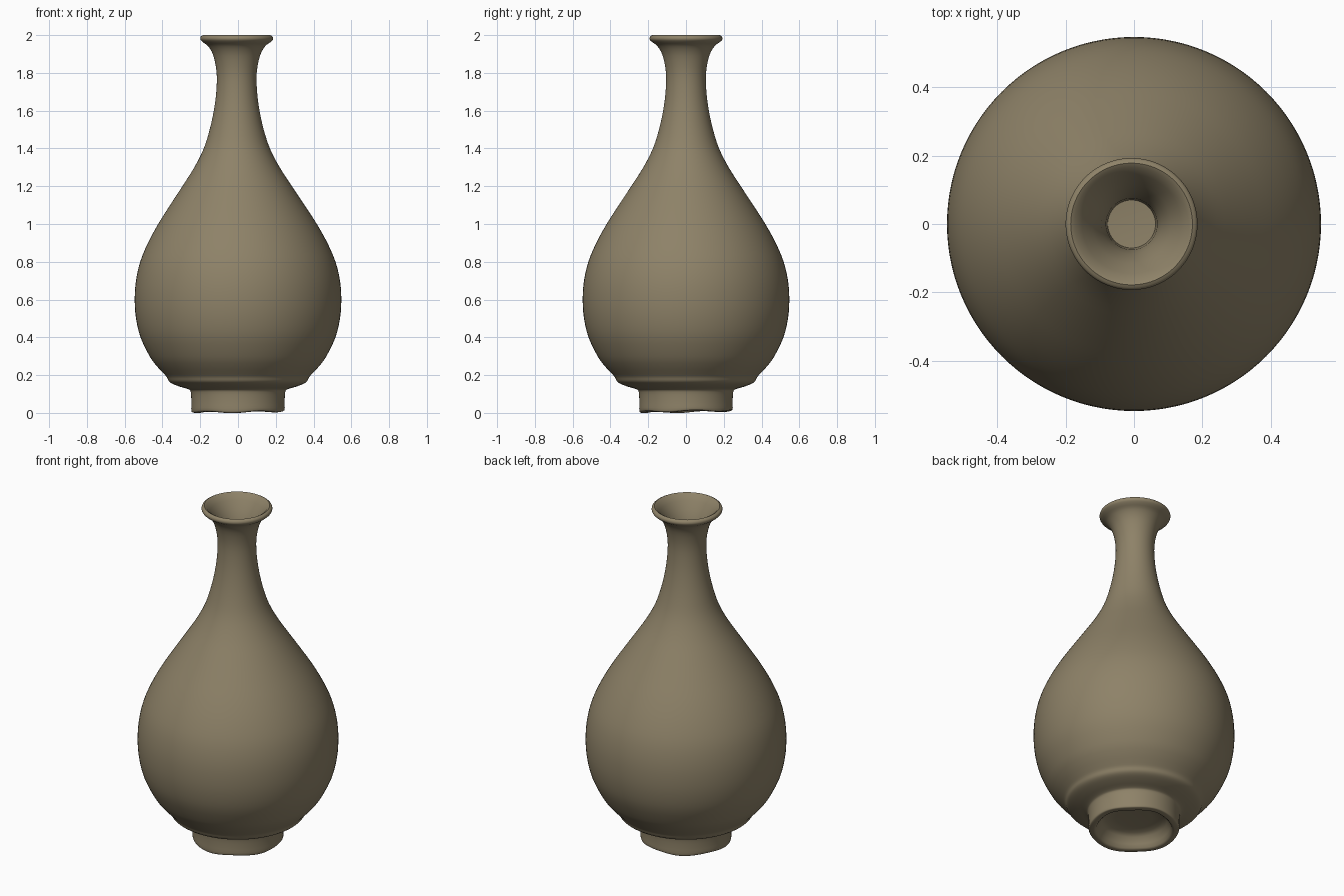
import bpy, bmesh, math

if "Cube" in bpy.data.objects:
    bpy.data.objects.remove(bpy.data.objects["Cube"])

clay = bpy.data.materials.new("olive brown glaze")
clay.diffuse_color = (0.27, 0.223, 0.138, 1)
clay.use_nodes = True
clay.node_tree.nodes["Principled BSDF"].inputs["Base Color"].default_value = clay.diffuse_color

# (radius, height) from the underside recess, round the foot, up the body, into the throat
foot_inside = [(0.0, 0.085), (0.10, 0.085), (0.155, 0.08), (0.18, 0.065), (0.197, 0.03), (0.207, 0.008)]
outside = [(0.215, 0.0), (0.238, 0.002), (0.247, 0.012), (0.247, 0.06), (0.25, 0.11), (0.262, 0.125),
           (0.305, 0.138), (0.345, 0.153), (0.366, 0.168), (0.377, 0.19), (0.40, 0.215), (0.432, 0.25),
           (0.468, 0.30), (0.516, 0.40), (0.54, 0.50), (0.547, 0.60), (0.54, 0.70), (0.517, 0.80),
           (0.475, 0.90), (0.42, 1.0), (0.356, 1.1), (0.29, 1.2), (0.226, 1.3), (0.175, 1.4),
           (0.143, 1.5), (0.121, 1.6), (0.108, 1.7), (0.106, 1.8), (0.123, 1.89), (0.15, 1.94),
           (0.178, 1.962), (0.192, 1.977), (0.19, 1.992), (0.178, 2.0)]
throat = [(0.166, 1.993), (0.145, 1.965), (0.115, 1.92), (0.088, 1.86), (0.075, 1.79), (0.07, 1.72), (0.0, 1.715)]


def smooth_curve(pts, steps=3):
    """Catmull-Rom through the points."""
    out = []
    for i in range(len(pts) - 1):
        p = [pts[max(0, min(len(pts) - 1, i + k))] for k in (-1, 0, 1, 2)]
        for s in range(steps):
            t = s / steps
            out.append(tuple(0.5 * (2 * b + (c - a) * t + (2 * a - 5 * b + 4 * c - d) * t * t
                                    + (3 * b - a - 3 * c + d) * t ** 3) for a, b, c, d in zip(*p)))
    return out + [pts[-1]]


profile = foot_inside + smooth_curve(outside) + throat
SEG = 112
bm = bmesh.new()
rings = []
for r, z in profile:
    # neck leans very slightly to the left
    lean = -0.007 * min(1, max(0, (z - 0.7) / 0.8))
    if r == 0:
        rings.append([bm.verts.new((lean, 0, z))])
        continue
    ring = []
    for i in range(SEG):
        a = 2 * math.pi * i / SEG
        # worn, uneven foot rim
        wear = max(0, 1 - z / 0.05) * 0.008 * (1 + math.sin(3 * a + 0.6) * math.cos(2 * a))
        ring.append(bm.verts.new((lean + r * math.cos(a), r * math.sin(a), max(0, z + wear - 0.002))
                                 if z < 0.05 else (lean + r * math.cos(a), r * math.sin(a), z)))
    rings.append(ring)

# skin neighbouring rings
for lo, hi in zip(rings, rings[1:]):
    for i in range(SEG):
        j = (i + 1) % SEG
        if len(lo) == 1:
            bm.faces.new((lo[0], hi[j], hi[i]))
        elif len(hi) == 1:
            bm.faces.new((lo[i], lo[j], hi[0]))
        else:
            bm.faces.new((lo[i], lo[j], hi[j], hi[i]))
bmesh.ops.recalc_face_normals(bm, faces=bm.faces)

mesh = bpy.data.meshes.new("vase")
bm.to_mesh(mesh)
bm.free()
mesh.materials.append(clay)
vase = bpy.data.objects.new("vase", mesh)
bpy.context.collection.objects.link(vase)
bpy.context.view_layer.objects.active = vase
vase.select_set(True)
bpy.ops.object.shade_smooth_by_angle(angle=math.radians(50))
